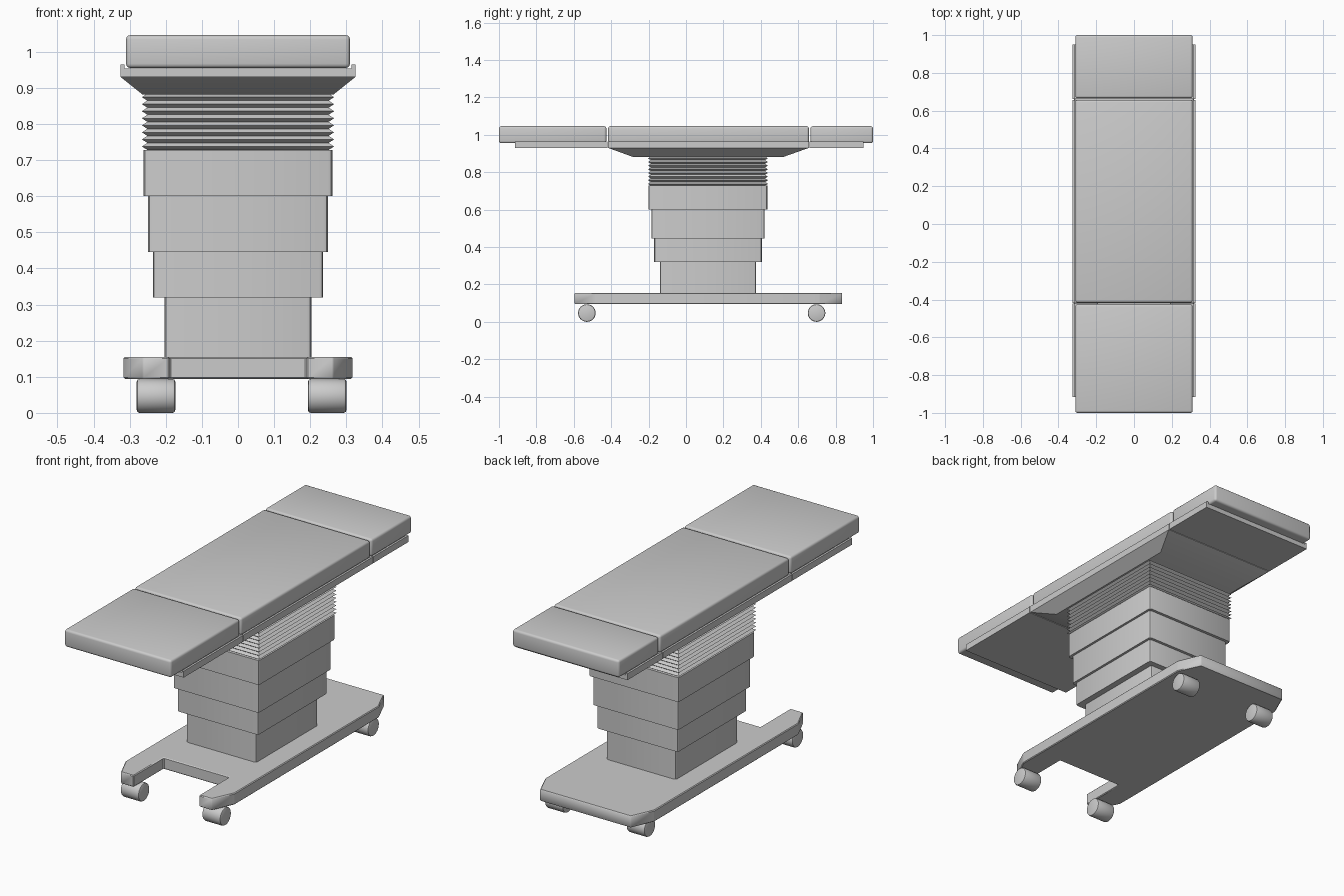
import bpy, bmesh, math
from mathutils import Matrix

if "Cube" in bpy.data.objects:
    bpy.data.objects.remove(bpy.data.objects["Cube"])


def finish(bm, name, bevel=0, segments=2, vertical_only=False):
    bmesh.ops.recalc_face_normals(bm, faces=bm.faces)
    if bevel:
        edges = [e for e in bm.edges if len(e.link_faces) == 2
                 and e.calc_face_angle() > 0.3]
        if vertical_only:
            edges = [e for e in edges
                     if abs(e.verts[0].co.z - e.verts[1].co.z) > 0.02]
        bmesh.ops.bevel(bm, geom=edges, offset=bevel, segments=segments,
                        profile=0.5, affect='EDGES')
    mesh = bpy.data.meshes.new(name)
    bm.to_mesh(mesh)
    bm.free()
    ob = bpy.data.objects.new(name, mesh)
    bpy.context.collection.objects.link(ob)
    mesh.shade_smooth()
    mesh.set_sharp_from_angle(angle=math.radians(35))
    return ob


def loft(name, sections, **kw):
    """Stack of rectangles given as (half width, y min, y max, z)."""
    bm = bmesh.new()
    rings = [[bm.verts.new(p) for p in
              ((-w, a, z), (w, a, z), (w, b, z), (-w, b, z))]
             for w, a, b, z in sections]
    for lo, hi in zip(rings, rings[1:]):
        for i in range(4):
            j = (i + 1) % 4
            bm.faces.new((lo[i], lo[j], hi[j], hi[i]))
    bm.faces.new(rings[0])
    bm.faces.new(rings[-1])
    return finish(bm, name, **kw)


def box(name, w, y0, y1, z0, z1, **kw):
    return loft(name, [(w, y0, y1, z0), (w, y0, y1, z1)], **kw)


def extrude(name, points, vector, **kw):
    bm = bmesh.new()
    face = bm.faces.new([bm.verts.new(p) for p in points])
    new = bmesh.ops.extrude_face_region(bm, geom=[face], use_keep_orig=True)
    bmesh.ops.translate(bm, vec=vector, verts=[
        v for v in new['geom'] if isinstance(v, bmesh.types.BMVert)])
    return finish(bm, name, **kw)


# Three cushions, each on a tray with raised side lips
panels = [("leg", -1.0, -0.426, -0.915, -0.421),
          ("torso", -0.416, 0.657, -0.417, 0.657),
          ("head", 0.666, 1.0, 0.661, 0.95)]
half = [(0.325, 0.93), (0.325, 0.964), (0.314, 0.964), (0.314, 0.954)]
tray = half + [(-x, z) for x, z in reversed(half)]
for name, c0, c1, t0, t1 in panels:
    box(name + "_cushion", 0.31, c0, c1, 0.955, 1.046, bevel=0.012, segments=3)
    extrude(name + "_tray", [(x, t0, z) for x, z in tray], (0, t1 - t0, 0))

# Tapered support under the torso tray
loft("table_support", [(0.265, -0.285, 0.522, 0.882),
                       (0.325, -0.417, 0.657, 0.93)])

# Pleated bellows
pleats, z0, z1 = 8, 0.728, 0.884
step = (z1 - z0) / pleats
rings = []
for i in range(pleats):
    rings.append((0.251, -0.188, 0.423, z0 + i * step))
    rings.append((0.266, -0.203, 0.438, z0 + (i + 0.5) * step))
rings.append((0.251, -0.188, 0.423, z1))
loft("bellows", rings)

# Telescoping column, widening upwards
column = [(0.203, -0.14, 0.375, 0.15, 0.325),
          (0.236, -0.17, 0.405, 0.32, 0.447),
          (0.249, -0.185, 0.42, 0.445, 0.602),
          (0.261, -0.2, 0.435, 0.60, 0.728)]
for i, dims in enumerate(column):
    box(f"column_stage_{i + 1}", *dims, bevel=0.012, vertical_only=True)

# Base plate with chamfered corners and a notch at the front
side = [(0.19, -0.345), (0.19, -0.595), (0.264, -0.595), (0.317, -0.48),
        (0.317, 0.715), (0.264, 0.835)]
outline = side + [(-x, y) for x, y in reversed(side)]
extrude("base_plate", [(x, y, 0.094) for x, y in outline], (0, 0, 0.061),
        bevel=0.004, segments=1)

# Four roller wheels
for x in (-0.227, 0.247):
    for y in (-0.53, 0.698):
        bm = bmesh.new()
        bmesh.ops.create_cone(
            bm, cap_ends=True, segments=32, radius1=0.047, radius2=0.047,
            depth=0.107, matrix=Matrix.Translation((x, y, 0.047))
            @ Matrix.Rotation(math.pi / 2, 4, 'Y'))
        rims = [e for e in bm.edges
                if abs(e.verts[0].co.x - e.verts[1].co.x) < 1e-4]
        bmesh.ops.bevel(bm, geom=rims, offset=0.008, segments=2,
                        profile=0.5, affect='EDGES')
        finish(bm, f"wheel_{'left' if x < 0 else 'right'}_"
                   f"{'front' if y < 0 else 'back'}")
